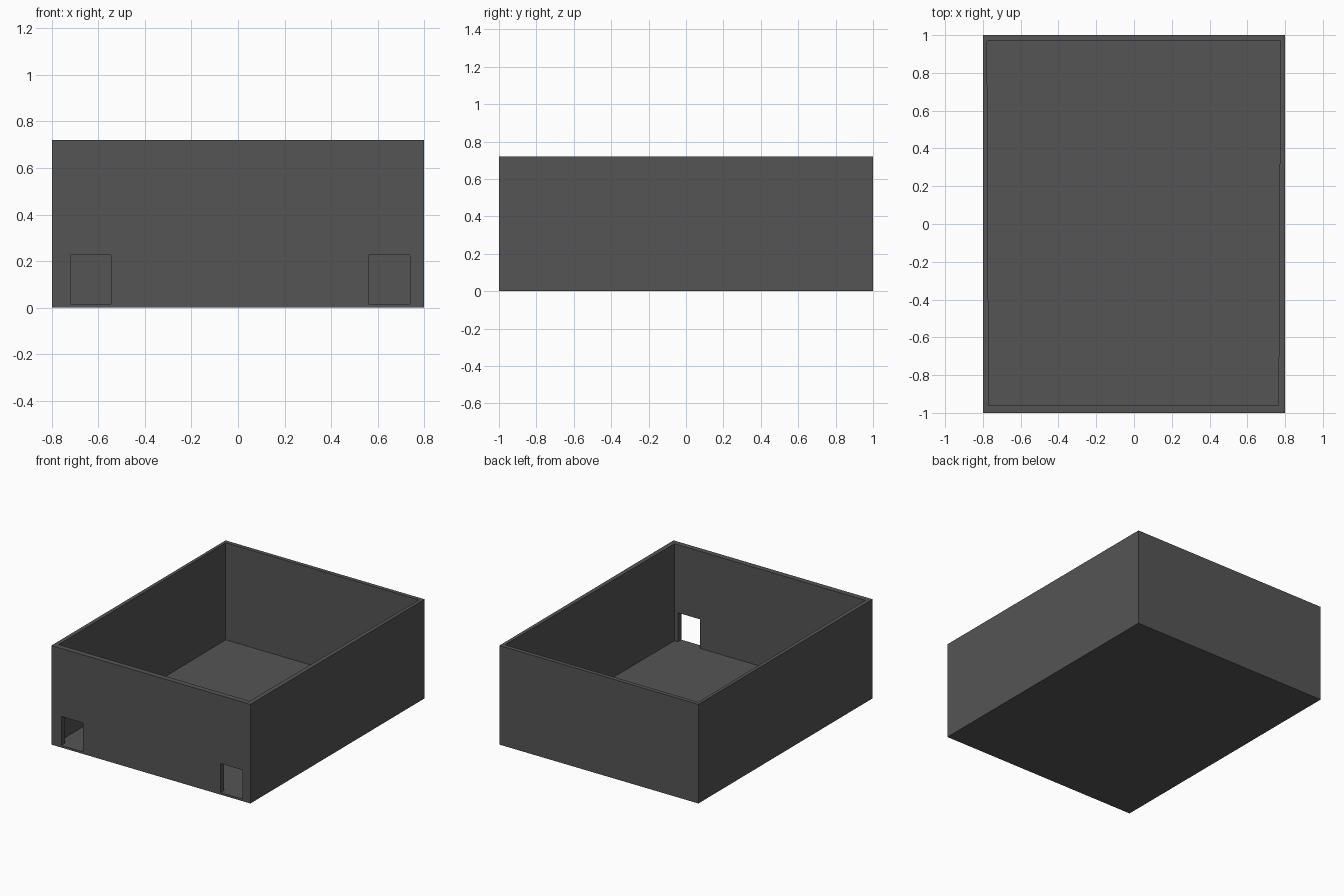
import bpy, bmesh

if "Cube" in bpy.data.objects:
    bpy.data.objects.remove(bpy.data.objects["Cube"])

mat = bpy.data.materials.new("dark grey")
mat.diffuse_color = (0.09, 0.09, 0.09, 1)
mat.use_nodes = True
mat.node_tree.nodes["Principled BSDF"].inputs["Base Color"].default_value = mat.diffuse_color


def prism(name, outline, z0, z1):
    """Extrude a counter-clockwise floor outline from z0 to z1."""
    bm = bmesh.new()
    base = bm.faces.new([bm.verts.new((x, y, z0)) for x, y in outline])
    top = bmesh.ops.extrude_face_region(bm, geom=[base])["geom"]
    for v in top:
        if isinstance(v, bmesh.types.BMVert):
            v.co.z = z1
    bmesh.ops.recalc_face_normals(bm, faces=bm.faces[:])
    mesh = bpy.data.meshes.new(name)
    bm.to_mesh(mesh)
    bm.free()
    mesh.materials.append(mat)
    ob = bpy.data.objects.new(name, mesh)
    bpy.context.collection.objects.link(ob)
    return ob


def rect(x0, x1, y0, y1):
    return [(x0, y0), (x1, y0), (x1, y1), (x0, y1)]


def cut(target, cutter):
    """Subtract the cutter, then remove it."""
    mod = target.modifiers.new("cut", 'BOOLEAN')
    mod.operation = 'DIFFERENCE'
    mod.solver = 'EXACT'
    mod.object = cutter
    cutter.hide_render = True
    bpy.context.view_layer.objects.active = target
    bpy.ops.object.modifier_apply(modifier=mod.name)
    bpy.data.objects.remove(cutter)


FLOOR, HEIGHT = 0.015, 0.72

# Open-topped box with a thin floor
box = prism("open_box", rect(-0.8, 0.8, -1, 1), 0, HEIGHT)

# Slightly tapered interior
inside = [(-0.769, -0.96), (0.765, -0.96), (0.775, 0.97), (-0.778, 0.97)]
cut(box, prism("interior_cutter", inside, FLOOR, HEIGHT + 0.2))

# Two doorways through the front wall, level with the floor
for x0, x1 in ((-0.72, -0.545), (0.56, 0.738)):
    cut(box, prism("doorway_cutter", rect(x0, x1, -1.1, -0.9), FLOOR, 0.226))
